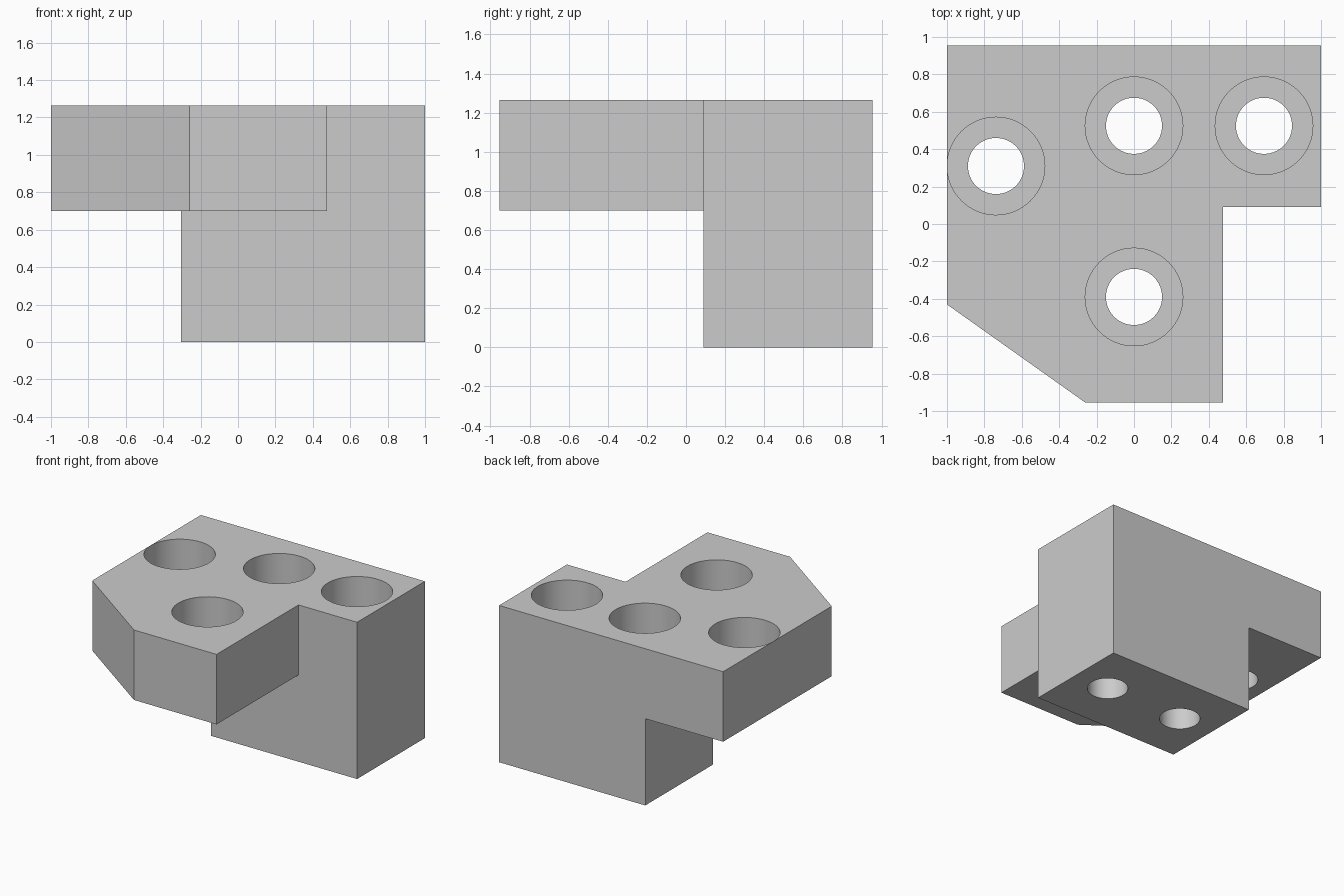
import bpy
import bmesh

if "Cube" in bpy.data.objects:
    bpy.data.objects.remove(bpy.data.objects["Cube"], do_unlink=True)

TOP, SHELF, BACK, STEP = 1.265, 0.70, 0.955, 0.09
BORE_R, BOLT_R, BORE_DEPTH = 0.261, 0.15, 0.30

grey = bpy.data.materials.new("plain grey")
grey.use_nodes = True
grey.diffuse_color = (0.6, 0.6, 0.6, 1)
grey.node_tree.nodes["Principled BSDF"].inputs["Base Color"].default_value = grey.diffuse_color


def prism(name, outline, z0, z1):
    """Extrude a flat outline from z0 up to z1."""
    bm = bmesh.new()
    face = bm.faces.new([bm.verts.new((x, y, z0)) for x, y in outline])
    new = bmesh.ops.extrude_face_region(bm, geom=[face])["geom"]
    verts = [v for v in new if isinstance(v, bmesh.types.BMVert)]
    bmesh.ops.translate(bm, verts=verts, vec=(0, 0, z1 - z0))
    bmesh.ops.recalc_face_normals(bm, faces=bm.faces)
    mesh = bpy.data.meshes.new(name)
    bm.to_mesh(mesh)
    bm.free()
    mesh.materials.append(grey)
    obj = bpy.data.objects.new(name, mesh)
    bpy.context.collection.objects.link(obj)
    return obj


def cylinder(name, x, y, radius, z0, z1):
    bpy.ops.mesh.primitive_cylinder_add(vertices=64, radius=radius, depth=z1 - z0,
                                        location=(x, y, (z0 + z1) / 2))
    obj = bpy.context.object
    obj.name = name
    obj.data.materials.append(grey)
    return obj


def boolean(target, tool, operation):
    """Apply a boolean and discard the tool."""
    tool.hide_render = True
    mod = target.modifiers.new(operation.lower(), "BOOLEAN")
    mod.operation, mod.object, mod.solver = operation, tool, "EXACT"
    bpy.context.view_layer.objects.active = target
    bpy.ops.object.modifier_apply(modifier=mod.name)
    bpy.data.objects.remove(tool, do_unlink=True)


# Upper plate with a cut corner and a notch
body = prism("mounting_bracket",
             [(-1, -0.43), (-0.26, -BACK), (0.477, -BACK), (0.477, STEP),
              (1, STEP), (1, BACK), (-1, BACK)], SHELF, TOP)

# Tall block beneath the back of the plate
foot = prism("foot_block", [(-0.305, STEP), (1, STEP), (1, BACK), (-0.305, BACK)], 0, SHELF)
boolean(body, foot, "UNION")

# Merge the flush faces of plate and block
bm = bmesh.new()
bm.from_mesh(body.data)
bmesh.ops.dissolve_limit(bm, angle_limit=0.01, verts=bm.verts, edges=bm.edges)
bm.to_mesh(body.data)
bm.free()

# Counterbored bolt holes
for x, y in [(-0.738, 0.31), (0, 0.525), (0.695, 0.525), (0, -0.39)]:
    boolean(body, cylinder("bolt_hole", x, y, BOLT_R, -0.1, TOP + 0.1), "DIFFERENCE")
    boolean(body, cylinder("counterbore", x, y, BORE_R, TOP - BORE_DEPTH, TOP + 0.1), "DIFFERENCE")

bpy.ops.object.select_all(action="DESELECT")
body.select_set(True)
bpy.context.view_layer.objects.active = body
bpy.ops.object.shade_smooth_by_angle()
